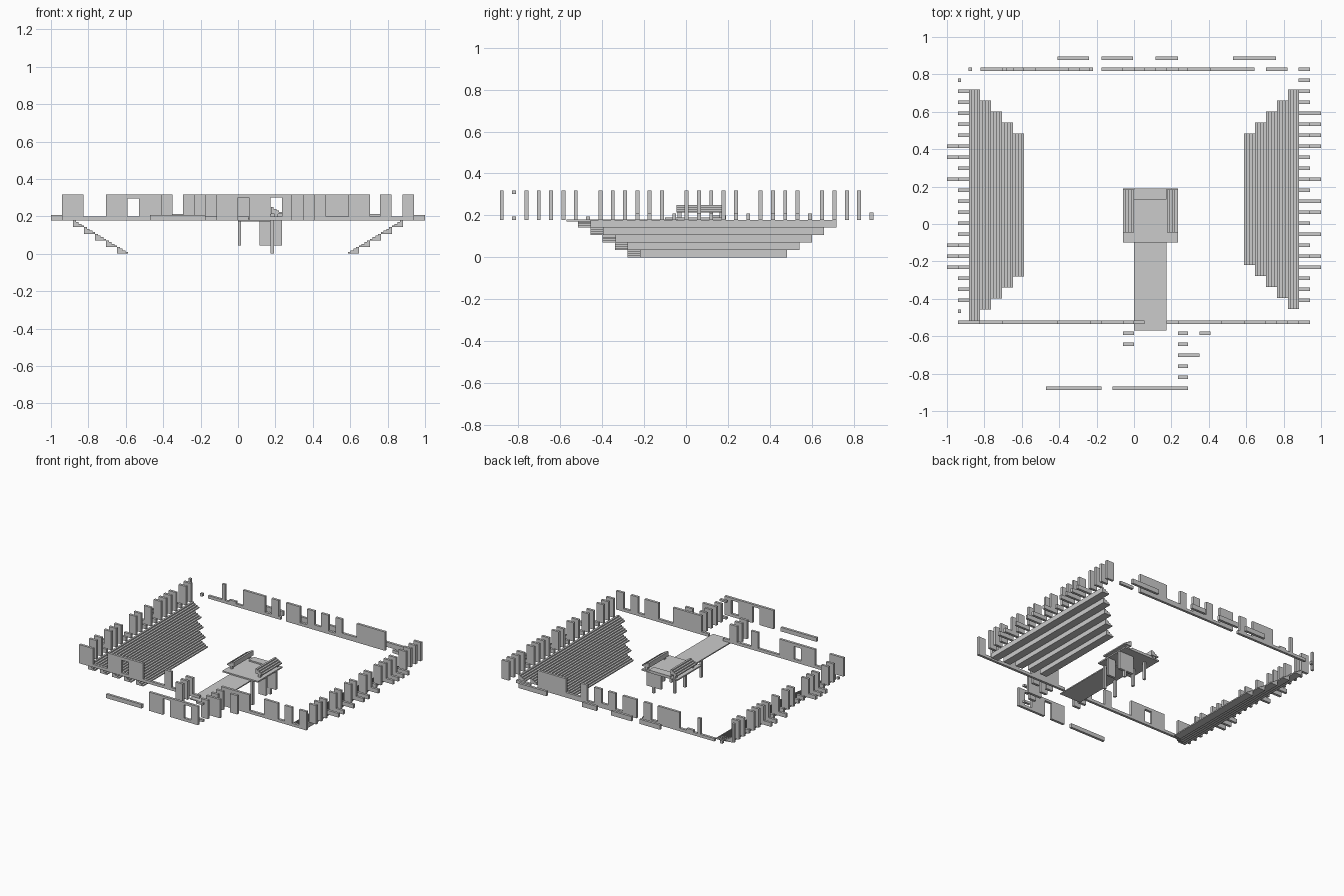
import bpy, bmesh

if "Cube" in bpy.data.objects:
    bpy.data.objects.remove(bpy.data.objects["Cube"])

C = 0.0588            # grid cell
T = 0.0185            # plate thickness in y
Z0, ZR, ZT = 0.178, 0.208, 0.318   # plate bottom, low rail top, tall top


def build(name, boxes):
    """One object from (x0, x1, y0, y1, z0, z1) boxes."""
    bm = bmesh.new()
    for x0, x1, y0, y1, z0, z1 in boxes:
        r = bmesh.ops.create_cube(bm, size=1)
        for v in r["verts"]:
            v.co.x = x0 if v.co.x < 0 else x1
            v.co.y = y0 if v.co.y < 0 else y1
            v.co.z = z0 if v.co.z < 0 else z1
    me = bpy.data.meshes.new(name)
    bm.to_mesh(me)
    bm.free()
    ob = bpy.data.objects.new(name, me)
    bpy.context.collection.objects.link(ob)
    return ob


def stepped(name, tiers):
    """Stepped profiles extruded along y: (x, z, width, height, y0, y1); width is signed."""
    bm = bmesh.new()
    n = 4
    for x, z, w, h, y0, y1 in tiers:
        pts = [(x, z)]
        for i in range(n):
            pts += [(x + w * i / n, z + h * (i + 1) / n),
                    (x + w * (i + 1) / n, z + h * (i + 1) / n)]
        pts.append((x + w, z))
        f = bm.faces.new([bm.verts.new((px, y0, pz)) for px, pz in pts])
        r = bmesh.ops.extrude_face_region(bm, geom=[f])
        vs = [g for g in r["geom"] if isinstance(g, bmesh.types.BMVert)]
        bmesh.ops.translate(bm, vec=(0, y1 - y0, 0), verts=vs)
    bmesh.ops.recalc_face_normals(bm, faces=bm.faces)
    me = bpy.data.meshes.new(name)
    bm.to_mesh(me)
    bm.free()
    ob = bpy.data.objects.new(name, me)
    bpy.context.collection.objects.link(ob)


def row(k):
    return 0.003 + C * k


def plates(k, spans, z0=Z0, z1=ZT):
    y = row(k)
    return [(a, b, y - T / 2, y + T / 2, z0, z1) for a, b in spans]


# Seating stands: five tiers on each side
H = 0.0356
for side, name, base in ((-1, "left_stand", -0.28), (1, "right_stand", -0.22)):
    stepped(name, [(side * (0.588 + C * i), H * i, side * C, H,
                    base - C * i, 0.483 + C * i) for i in range(5)])

# Front wall with doorway gap and a window
build("front_wall_base", plates(-9, [(-0.94, 0.055), (0.175, 0.94)], Z0, 0.2))
build("front_wall_panels",
      plates(-9, [(-0.94, -0.825), (-0.705, -0.59), (-0.53, -0.41),
                  (-0.235, -0.175), (-0.06, 0.0), (0.235, 0.47),
                  (0.59, 0.705), (0.76, 0.82), (0.88, 0.94)], 0.2)
      + plates(-9, [(-0.59, -0.53)], 0.295))

# Back wall and the low rails behind it
build("back_wall_base",
      plates(14, [(-0.82, -0.22), (-0.175, 0.645), (0.705, 0.82), (0.88, 0.94),
                  (-0.885, -0.867)], Z0, 0.2))
build("back_wall_panels",
      plates(14, [(-0.705, -0.68), (-0.53, -0.35), (-0.295, -0.235), (-0.175, -0.06),
                  (0.0, 0.06), (0.115, 0.175), (0.235, 0.29), (0.41, 0.645),
                  (0.88, 0.94)], 0.2))
build("back_wall_low_panels",
      plates(14, [(-0.645, -0.59), (0.06, 0.115), (0.29, 0.41)], 0.2, 0.215))
build("back_outer_rail",
      plates(15, [(-0.41, -0.24), (-0.175, -0.005), (0.115, 0.235), (0.53, 0.76)], Z0, 0.213))

# Front porch: outer wall with openings, rail and side posts
build("porch_wall",
      plates(-15, [(-0.115, 0.0), (0.06, 0.175), (0.235, 0.29)])
      + plates(-15, [(0.0, 0.06), (0.175, 0.235)], 0.3)
      + plates(-15, [(0.175, 0.235)], Z0, 0.2))
build("porch_rail", plates(-15, [(-0.47, -0.175)], Z0, ZR))
build("porch_posts",
      plates(-10, [(-0.06, 0), (0.235, 0.29), (0.35, 0.41)])
      + plates(-11, [(-0.06, 0), (0.235, 0.29)])
      + plates(-12, [(0.235, 0.35)])
      + plates(-13, [(0.235, 0.29)])
      + plates(-14, [(0.235, 0.29)], Z0, 0.195)
      + plates(-14, [(0.235, 0.29)], 0.303))

# Side posts, some with a low outer block
outer = {-1: {7, 6, 4, -2, -3, -4}, 1: {10, 9, 8, 7, 4, 2, 1, -1, -3, -4}}
low = {-1: {-1, 5, 10, 3, 0, -5}, 1: {-1, 5, 10, 2, -4}}
for side, name, top in ((-1, "left", 12), (1, "right", 13)):
    posts, blocks = [], []
    for k in range(-7, top + 1):
        a, b = sorted((side * 0.88, side * 0.94))
        posts += plates(k, [(a, b)], Z0, ZR if k in low[side] else ZT)
        if k in outer[side]:
            a, b = sorted((side * 0.94, side * 1.0))
            blocks += plates(k, [(a, b)], Z0, ZR)
    if side < 0:
        posts += plates(-8, [(-0.942, -0.924)], Z0, 0.195)
        posts += plates(13, [(-0.942, -0.924)])
    build(name + "_side_posts", posts)
    build(name + "_outer_blocks", blocks)

# Walkway and central platform
build("walkway", [(0.0, 0.175, -0.57, -0.04, 0.172, 0.18)])
build("platform", [(-0.06, 0.235, -0.1, 0.19, 0.18, 0.19)])
build("platform_step", [(0.0, 0.175, 0.13, 0.19, 0.19, 0.2)])

# Stepped benches on the platform edges
stepped("platform_benches", [(0.235, 0.213, -C, H, -0.045, 0.185),
                             (-0.06, 0.213, C, H, -0.045, 0.185)])
build("bench_supports", [(a, a + 0.018, y, y + T, 0.19, 0.213)
                         for a in (-0.04, 0.195) for y in (-0.04, 0.16)])

# Supports below the platform
build("platform_supports",
      plates(2, [(0.115, 0.235)], 0.045, Z0)
      + plates(0, [(0.175, 0.235)], 0.045, Z0)
      + [(0.0, 0.017, y, y + T, 0.045, 0.178) for y in (-0.2, -0.01, 0.11)]
      + [(0.175, 0.192, y, y + T, 0.0, 0.178) for y in (-0.1, 0.11)])
